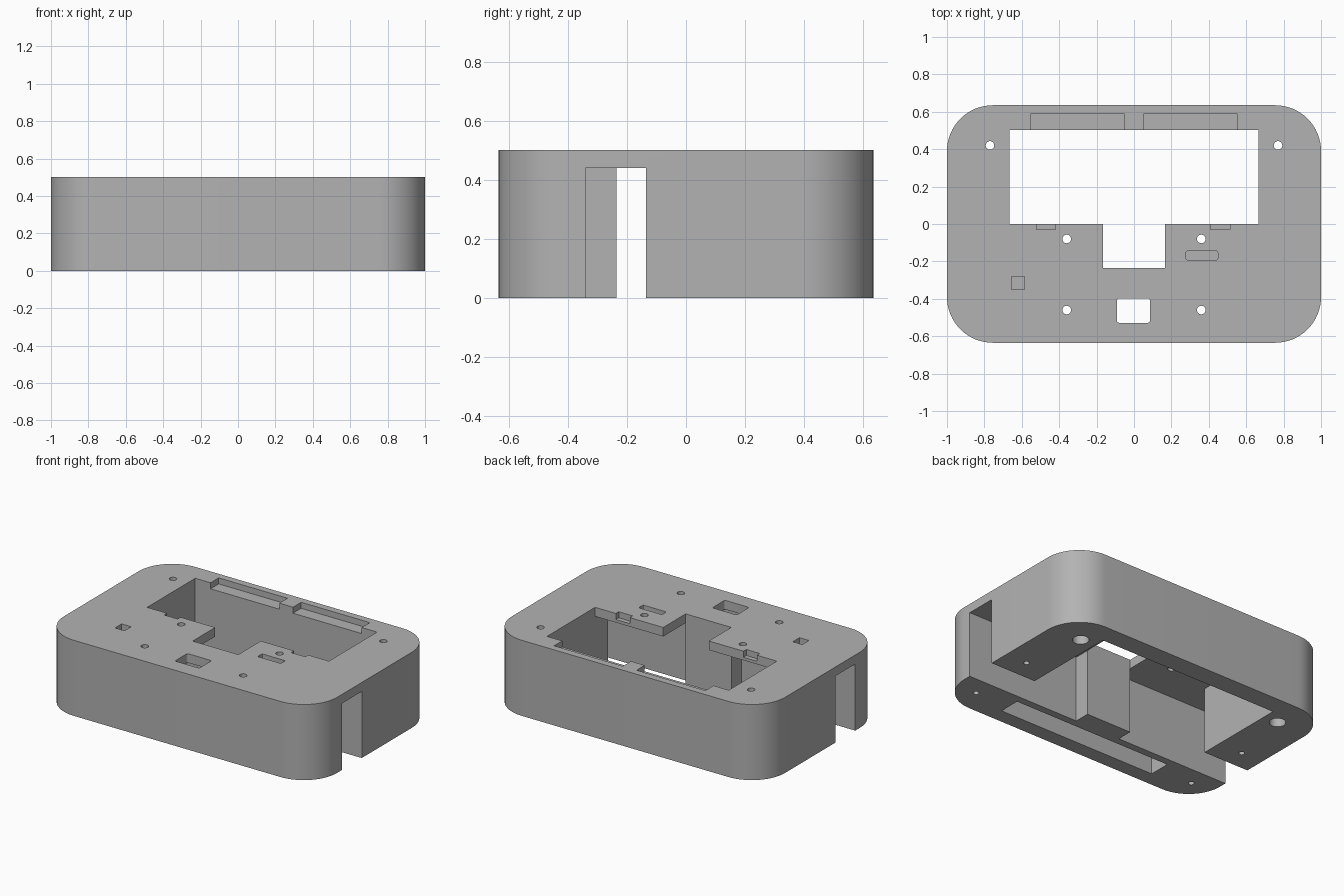
import bpy, bmesh, math

if "Cube" in bpy.data.objects:
    bpy.data.objects.remove(bpy.data.objects["Cube"])

TOP = 0.5      # case height
PLATE = 0.44   # underside of the top plate


def prism(name, pts, z0, z1):
    """Extrude a counter-clockwise plan outline from z0 to z1."""
    bm = bmesh.new()
    face = bm.faces.new([bm.verts.new((x, y, z0)) for x, y in pts])
    new = bmesh.ops.extrude_face_region(bm, geom=[face])["geom"]
    bmesh.ops.translate(bm, vec=(0, 0, z1 - z0),
                        verts=[v for v in new if isinstance(v, bmesh.types.BMVert)])
    bmesh.ops.recalc_face_normals(bm, faces=bm.faces)
    mesh = bpy.data.meshes.new(name)
    bm.to_mesh(mesh)
    bm.free()
    obj = bpy.data.objects.new(name, mesh)
    bpy.context.collection.objects.link(obj)
    return obj


def rect(x0, x1, y0, y1):
    return [(x0, y0), (x1, y0), (x1, y1), (x0, y1)]


def round_rect(x0, x1, y0, y1, r, n):
    pts = []
    corners = [(x1 - r, y1 - r), (x0 + r, y1 - r), (x0 + r, y0 + r), (x1 - r, y0 + r)]
    for i, (cx, cy) in enumerate(corners):
        for k in range(n + 1):
            a = math.pi / 2 * (i + k / n)
            pts.append((cx + r * math.cos(a), cy + r * math.sin(a)))
    return pts


def circle(x, y, r, n=24):
    return [(x + r * math.cos(2 * math.pi * k / n),
             y + r * math.sin(2 * math.pi * k / n)) for k in range(n)]


# Case body
body = prism("case_body", round_rect(-1, 1, -0.635, 0.635, 0.245, 16), 0, TOP)
grey = bpy.data.materials.new("plain_grey")
grey.diffuse_color = (0.45, 0.45, 0.45, 1)
grey.use_nodes = True
grey.node_tree.nodes["Principled BSDF"].inputs["Base Color"].default_value = grey.diffuse_color
body.data.materials.append(grey)

cuts = []


def cut(pts, z0, z1):
    cuts.append(prism("cutter", pts, z0, z1))


# Main cavity with side slots, leaving a central post at the front
half = [(0.167, -0.235), (0.167, -0.34), (1.1, -0.34), (1.1, -0.135),
        (0.665, -0.135), (0.665, 0.503)]
cut(half + [(-x, y) for x, y in reversed(half)], -0.1, PLATE)

# Display window with cable notch
half = [(0.167, -0.235), (0.167, 0), (0.665, 0), (0.665, 0.503)]
cut(half + [(-x, y) for x, y in reversed(half)], 0.3, 0.6)

# Front board pocket from below and rounded port opening above it
cut(rect(-0.587, 0.587, -0.535, -0.39), -0.1, PLATE)
cut(round_rect(-0.092, 0.086, -0.528, -0.398, 0.012, 4), 0.4, 0.6)

for s in (-1, 1):
    # Shallow tab recesses behind the window
    cut(rect(*sorted((s * 0.05, s * 0.553)), 0.45, 0.588), 0.46, 0.6)
    # Through holes for screws
    for x, y in ((0.77, 0.42), (0.36, -0.08), (0.36, -0.46)):
        cut(circle(s * x, y, 0.023), 0.1, 0.6)
    # Wide screw bores from below
    cut(circle(s * 0.77, 0.42, 0.05), -0.1, 0.25)
    # Small blind holes in the underside
    for y in (0.0, -0.47):
        cut(circle(s * 0.842, y, 0.018), -0.1, 0.2)

# Notches on the window's front edge
cut(rect(-0.52, -0.42, -0.03, 0.05), 0.46, 0.6)
cut(rect(0.41, 0.513, -0.03, 0.05), 0.46, 0.6)

# Blind pockets in the top plate
cut(rect(-0.655, -0.585, -0.35, -0.28), 0.46, 0.6)
cut(round_rect(0.278, 0.448, -0.192, -0.145, 0.008, 3), 0.46, 0.6)

# Apply all cuts, then remove the cutters
bpy.context.view_layer.objects.active = body
body.select_set(True)
for c in cuts:
    mod = body.modifiers.new("cut", "BOOLEAN")
    mod.operation = "DIFFERENCE"
    mod.solver = "EXACT"
    mod.object = c
    bpy.ops.object.modifier_apply(modifier=mod.name)
    bpy.data.objects.remove(c, do_unlink=True)

bpy.ops.object.shade_smooth_by_angle(angle=math.radians(30))
